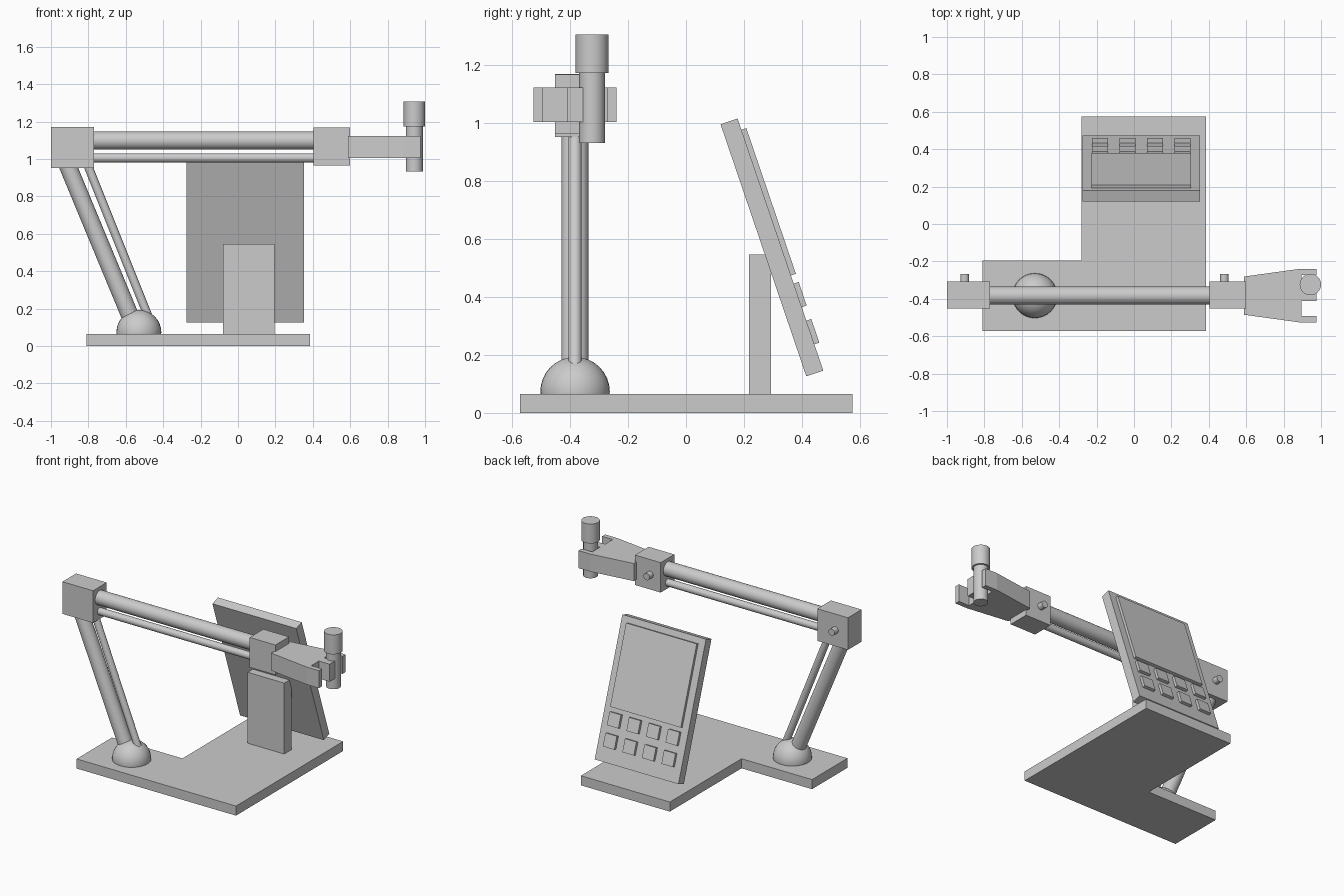
import bpy, bmesh, math
from mathutils import Vector, Matrix

if "Cube" in bpy.data.objects:
    bpy.data.objects.remove(bpy.data.objects["Cube"])

ARM_Y = -0.383


def finish(name, bm, smooth=False):
    bmesh.ops.recalc_face_normals(bm, faces=bm.faces)
    mesh = bpy.data.meshes.new(name)
    bm.to_mesh(mesh)
    bm.free()
    ob = bpy.data.objects.new(name, mesh)
    bpy.context.collection.objects.link(ob)
    if smooth:
        bpy.ops.object.select_all(action='DESELECT')
        ob.select_set(True)
        bpy.context.view_layer.objects.active = ob
        bpy.ops.object.shade_smooth_by_angle(angle=math.radians(35))
    return ob


def box(name, lo, hi, frame=Matrix()):
    lo, hi = Vector(lo), Vector(hi)
    bm = bmesh.new()
    bmesh.ops.create_cube(bm, size=1, matrix=frame @ Matrix.Translation((lo + hi) / 2)
                          @ Matrix.Diagonal((*(hi - lo), 1)))
    return finish(name, bm)


def rod(name, a, b, r):
    a, b = Vector(a), Vector(b)
    d = b - a
    bm = bmesh.new()
    bmesh.ops.create_cone(bm, cap_ends=True, segments=32, radius1=r, radius2=r, depth=d.length,
                          matrix=Matrix.Translation((a + b) / 2)
                          @ d.to_track_quat('Z', 'Y').to_matrix().to_4x4())
    return finish(name, bm, True)


def slab(name, outline, z0, z1):
    bm = bmesh.new()
    face = bm.faces.new([bm.verts.new((x, y, z0)) for x, y in outline])
    top = bmesh.ops.extrude_face_region(bm, geom=[face])['geom']
    bmesh.ops.translate(bm, vec=(0, 0, z1 - z0),
                        verts=[v for v in top if isinstance(v, bmesh.types.BMVert)])
    return finish(name, bm)


# L-shaped base plate
slab("base_plate", [(-0.81, -0.573), (0.386, -0.573), (0.386, 0.575),
                    (-0.281, 0.575), (-0.281, -0.194), (-0.81, -0.194)], 0, 0.065)

# Half-sphere pivot on the base
bm = bmesh.new()
bmesh.ops.create_uvsphere(bm, u_segments=32, v_segments=16, radius=0.12)
bmesh.ops.bisect_plane(bm, geom=bm.verts[:] + bm.edges[:] + bm.faces[:], plane_co=(0, 0, -0.008),
                       plane_no=(0, 0, -1), clear_outer=True)
bmesh.ops.holes_fill(bm, edges=[e for e in bm.edges if e.is_boundary])
bmesh.ops.translate(bm, verts=bm.verts, vec=(-0.53, ARM_Y, 0.073))
finish("pivot_dome", bm, True)

# Paired rods of the lower and upper arm
rod("lower_arm_main", (-0.919, ARM_Y, 0.985), (-0.56, ARM_Y, 0.12), 0.047)
rod("lower_arm_link", (-0.811, ARM_Y, 0.985), (-0.465, ARM_Y, 0.12), 0.023)
rod("upper_arm_main", (-0.79, ARM_Y, 1.098), (0.42, ARM_Y, 1.098), 0.048)
rod("upper_arm_link", (-0.79, ARM_Y, 1.005), (0.42, ARM_Y, 1.005), 0.024)

# Joint blocks with a pin at the back
for name, x0, x1, z0, z1, px in [("elbow", -1.0, -0.77, 0.952, 1.17, -0.905),
                                 ("wrist", 0.405, 0.598, 0.965, 1.168, 0.483)]:
    box(name + "_block", (x0, -0.453, z0), (x1, -0.307, z1))
    zc = (z0 + z1) / 2
    rod(name + "_pin", (px, -0.33, zc), (px, -0.267, zc), 0.023)

# Forked gripper, mirrored about the arm line
half = [(0.588, 0.102), (0.885, 0.143), (0.975, 0.143), (0.975, 0.11),
        (0.895, 0.11), (0.895, 0.028), (0.975, 0.028)]
slab("gripper", [(x, ARM_Y + d) for x, d in half]
     + [(x, ARM_Y - d) for x, d in reversed(half)], 1.004, 1.123)

# Cylinder held in the gripper
rod("tool_body", (0.943, -0.324, 0.932), (0.943, -0.324, 1.175), 0.045)
rod("tool_cap", (0.943, -0.324, 1.174), (0.943, -0.324, 1.306), 0.057)

# Post and tilted control panel (panel axes: x, down the slope, outward)
box("panel_post", (-0.08, 0.217, 0.06), (0.195, 0.293, 0.546))
tilt = math.atan2(0.296, 0.870)
c, s = math.cos(tilt), math.sin(tilt)
frame = Matrix(((1, 0, 0, 0.039), (0, s, c, 0.178), (0, -c, s, 1.016), (0, 0, 0, 1)))
# make the frame right-handed by construction: normals are recalculated per part
box("control_panel", (-0.314, 0, -0.062), (0.314, 0.919, 0), frame)
box("screen", (-0.265, 0.041, -0.005), (0.265, 0.572, 0.018), frame)
for r, y in enumerate((0.602, 0.737)):
    for i in range(4):
        x = (i - 1.5) * 0.1465
        box(f"button_{r}_{i}", (x - 0.043, y, -0.005), (x + 0.043, y + 0.086, 0.018), frame)
